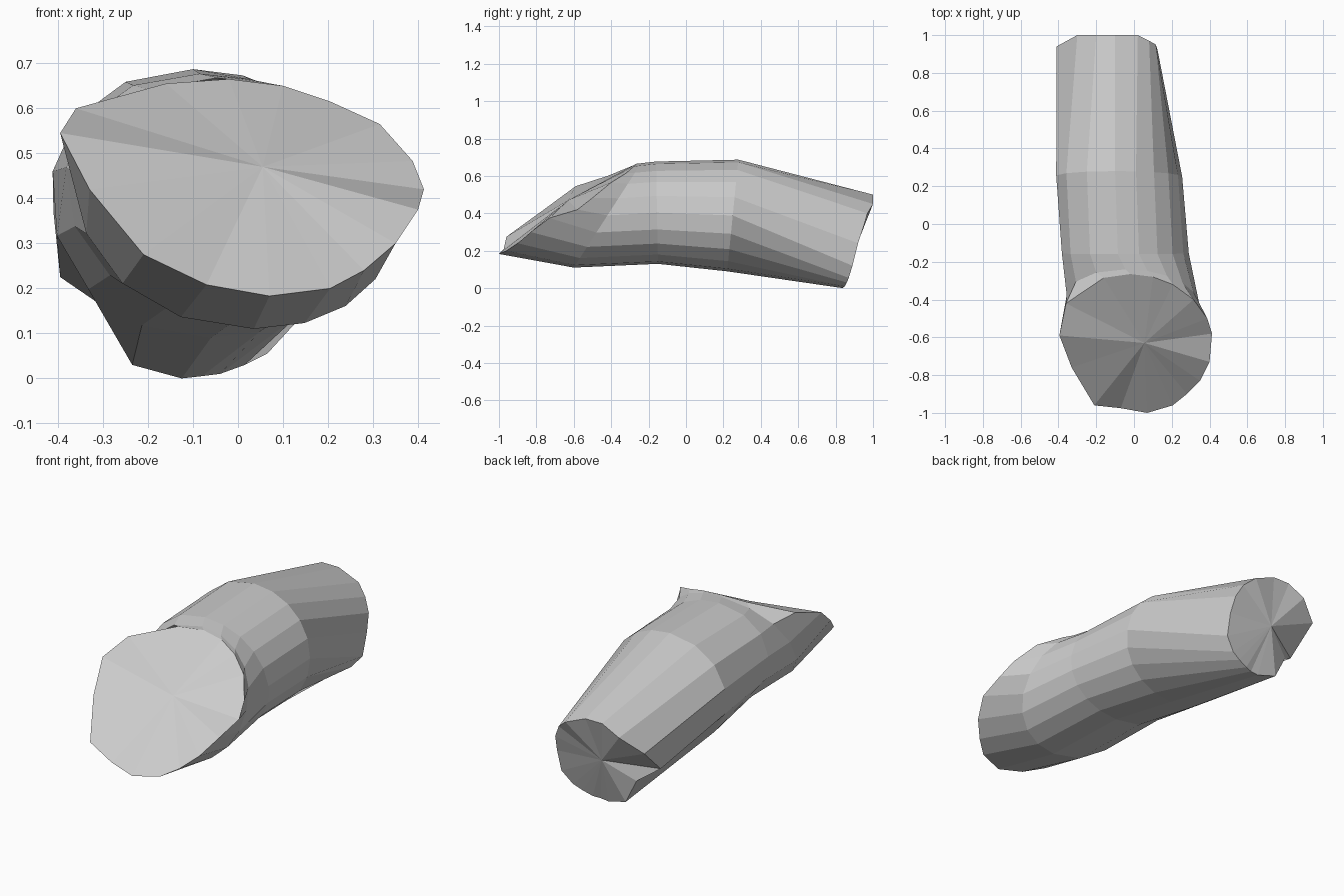
import bpy, bmesh, math

RIGHT, LEFT = 10, 7          # wall panels on the right and left half
SIDES = RIGHT + LEFT


def ring(cx, rx, z0, z1, y0, y1, skew=0.04, e=0.95):
    """Oval leaning from (y0, z0) at the bottom to (y1, z1) at the top; skew moves the bottom to +x."""
    pts = []
    for i in range(SIDES):
        a = math.pi * i / RIGHT if i < RIGHT else math.pi * (1 + (i - RIGHT) / LEFT)
        s, c = [math.copysign(abs(v) ** e, v) for v in (math.sin(a), math.cos(a))]
        t = 0.5 - 0.5 * c
        pts.append((cx + rx * s + skew * c, y0 + (y1 - y0) * t, z0 + (z1 - z0) * t))
    return pts


# Slanted rim of the large front cut, starting at the bottom and going to +x
front_rim = [
    (0.07, -1.0, 0.183), (0.205, -0.96, 0.20), (0.28, -0.90, 0.24),
    (0.35, -0.83, 0.30), (0.40, -0.73, 0.375), (0.413, -0.58, 0.42),
    (0.388, -0.50, 0.483), (0.315, -0.40, 0.565), (0.205, -0.32, 0.615),
    (0.10, -0.28, 0.65), (-0.02, -0.265, 0.665), (-0.16, -0.285, 0.655),
    (-0.36, -0.42, 0.60), (-0.395, -0.59, 0.545), (-0.33, -0.76, 0.42),
    (-0.21, -0.96, 0.275), (-0.07, -0.975, 0.208)]

# Uneven rim of the smaller back cut, same order
back_rim = [
    (-0.125, 0.84, 0.0), (-0.08, 0.84, 0.005), (-0.04, 0.85, 0.01),
    (0.015, 0.86, 0.03), (0.065, 0.87, 0.055), (0.12, 0.89, 0.12),
    (0.125, 0.92, 0.24), (0.115, 0.95, 0.33), (0.08, 0.97, 0.40),
    (0.02, 1.0, 0.45), (-0.10, 1.0, 0.50), (-0.20, 1.0, 0.50),
    (-0.30, 1.0, 0.45), (-0.41, 0.94, 0.37), (-0.395, 0.78, 0.225),
    (-0.30, 0.85, 0.16), (-0.235, 0.85, 0.03)]

# Cross-sections along the bent body
sections = [
    front_rim,
    ring(-0.005, 0.35, 0.11, 0.668, -0.60, -0.24),
    ring(-0.045, 0.335, 0.13, 0.677, -0.15, -0.16),
    ring(-0.08, 0.335, 0.09, 0.687, 0.22, 0.28, 0.02),
    back_rim,
]

bm = bmesh.new()
loops = [[bm.verts.new(p) for p in s] for s in sections]

# Side walls
for a, b in zip(loops, loops[1:]):
    for i in range(SIDES):
        j = (i + 1) % SIDES
        bm.faces.new((a[i], a[j], b[j], b[i]))

# Fan caps on both cut ends
for loop, centre in ((loops[0], (0.055, -0.63, 0.47)),
                     (loops[-1], (-0.145, 0.925, 0.26))):
    c = bm.verts.new(centre)
    for i in range(SIDES):
        bm.faces.new((loop[i], loop[(i + 1) % SIDES], c))

bmesh.ops.recalc_face_normals(bm, faces=bm.faces[:])
mesh = bpy.data.meshes.new("bent_limb_segment")
bm.to_mesh(mesh)
bm.free()
obj = bpy.data.objects.new("bent_limb_segment", mesh)
bpy.context.collection.objects.link(obj)
